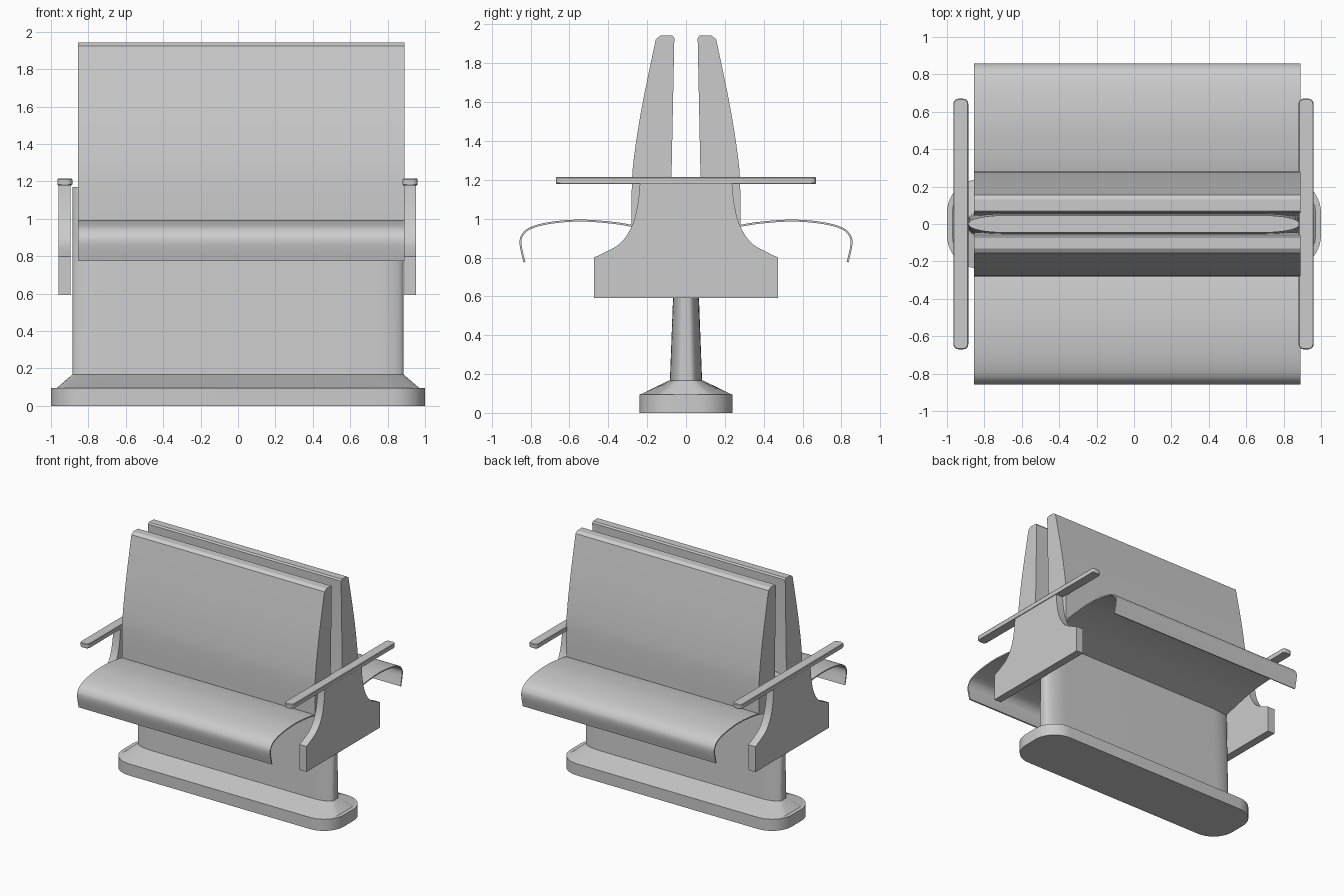
import bpy, bmesh, math

if "Cube" in bpy.data.objects:
    bpy.data.objects.remove(bpy.data.objects["Cube"])

grey = bpy.data.materials.new("light grey")
grey.diffuse_color = (0.6, 0.6, 0.6, 1)
grey.use_nodes = True
grey.node_tree.nodes["Principled BSDF"].inputs["Base Color"].default_value = grey.diffuse_color


def finish(name, bm, angle=30):
    bmesh.ops.recalc_face_normals(bm, faces=bm.faces)
    mesh = bpy.data.meshes.new(name)
    bm.to_mesh(mesh)
    bm.free()
    mesh.materials.append(grey)
    ob = bpy.data.objects.new(name, mesh)
    bpy.context.collection.objects.link(ob)
    bpy.ops.object.select_all(action='DESELECT')
    ob.select_set(True)
    bpy.context.view_layer.objects.active = ob
    bpy.ops.object.shade_smooth_by_angle(angle=math.radians(angle))
    return ob


def loft(name, loops):
    """Skin a stack of equal-length point loops and cap both ends."""
    bm = bmesh.new()
    rings = [[bm.verts.new(p) for p in loop] for loop in loops]
    n = len(rings[0])
    for a, b in zip(rings, rings[1:]):
        for i in range(n):
            j = (i + 1) % n
            bm.faces.new((a[i], a[j], b[j], b[i]))
    bm.faces.new(rings[0][::-1])
    bm.faces.new(rings[-1])
    return finish(name, bm)


def extrude_x(name, profile, x0, x1):
    """Extrude a (y, z) outline along x."""
    return loft(name, [[(x, y, z) for y, z in profile] for x in (x0, x1)])


def rounded(hx, hy, rx, ry, z, cx=0.0, seg=10):
    """Rectangle outline with elliptical corners."""
    pts = []
    for q, (sx, sy) in enumerate(((1, 1), (-1, 1), (-1, -1), (1, -1))):
        for k in range(seg + 1):
            a = math.pi / 2 * (q + k / seg)
            pts.append((cx + sx * (hx - rx) + rx * math.cos(a),
                        sy * (hy - ry) + ry * math.sin(a), z))
    return pts


def smooth_path(pts, steps=6):
    """Catmull-Rom curve through the points."""
    p = [pts[0]] + pts + [pts[-1]]
    out = []
    for i in range(1, len(p) - 2):
        for s in range(steps):
            t = s / steps
            out.append(tuple(0.5 * (2 * b + (c - a) * t + (2*a - 5*b + 4*c - d) * t**2
                                    + (3*b - a - 3*c + d) * t**3)
                             for a, b, c, d in zip(*p[i - 1:i + 3])))
    return out + [pts[-1]]


def thicken(path, t):
    """Closed outline of a thin sheet lying below the path."""
    under = []
    for i, (y, z) in enumerate(path):
        a, b = path[max(i - 1, 0)], path[min(i + 1, len(path) - 1)]
        dy, dz = b[0] - a[0], b[1] - a[1]
        l = math.hypot(dy, dz)
        under.append((y + dz / l * t, z - dy / l * t))
    return path + under[::-1]


# Floor base with sloped shoulder
loft("base", [rounded(1, 0.24, 0.18, 0.18, 0),
              rounded(1, 0.24, 0.18, 0.18, 0.095),
              rounded(0.97, 0.235, 0.16, 0.17, 0.095),
              rounded(0.885, 0.085, 0.16, 0.06, 0.168)])

# Tapered pedestal wall
loft("pedestal", [rounded(0.885, 0.083, 0.16, 0.06, 0.16),
                  rounded(0.885, 0.045, 0.18, 0.043, 1.17)])

# Back-to-back seats
back_outer = smooth_path([(0.155, 1.925), (0.19, 1.76), (0.23, 1.56), (0.262, 1.36),
                          (0.278, 1.2), (0.28, 0.965)], 4)
back = [(0.045, 0.91), (0.075, 1.2), (0.06, 1.93), (0.07, 1.942), (0.13, 1.942)] + back_outer
seat = thicken(smooth_path([(0.045, 0.91), (0.28, 0.968), (0.42, 0.988), (0.56, 0.995),
                            (0.7, 0.983), (0.8, 0.957), (0.845, 0.92), (0.857, 0.87),
                            (0.837, 0.775)]), 0.01)
for side, s in (("front", -1), ("rear", 1)):
    extrude_x(side + "_backrest", [(s * y, z) for y, z in back], -0.855, 0.89)
    extrude_x(side + "_seat", [(s * y, z) for y, z in seat], -0.855, 0.89)

# End panels and armrests
flare = smooth_path([(0.474, 0.80), (0.40, 0.835), (0.34, 0.872), (0.295, 0.93),
                     (0.265, 1.0), (0.245, 1.1), (0.237, 1.19)], 3)
half = [(0.474, 0.592)] + flare
panel = half + [(-y, z) for y, z in half[::-1]]
for side, x0, x1 in (("left", -0.96, -0.896), ("right", 0.89, 0.952)):
    extrude_x(side + "_end_panel", panel, x0, x1)
    cx = -0.926 if side == "left" else 0.92
    loft(side + "_armrest", [rounded(0.036, 0.666, 0.024, 0.024, 1.178, cx, 5),
                             rounded(0.04, 0.67, 0.027, 0.027, 1.184, cx, 5),
                             rounded(0.04, 0.67, 0.027, 0.027, 1.21, cx, 5),
                             rounded(0.036, 0.666, 0.024, 0.024, 1.215, cx, 5)])
